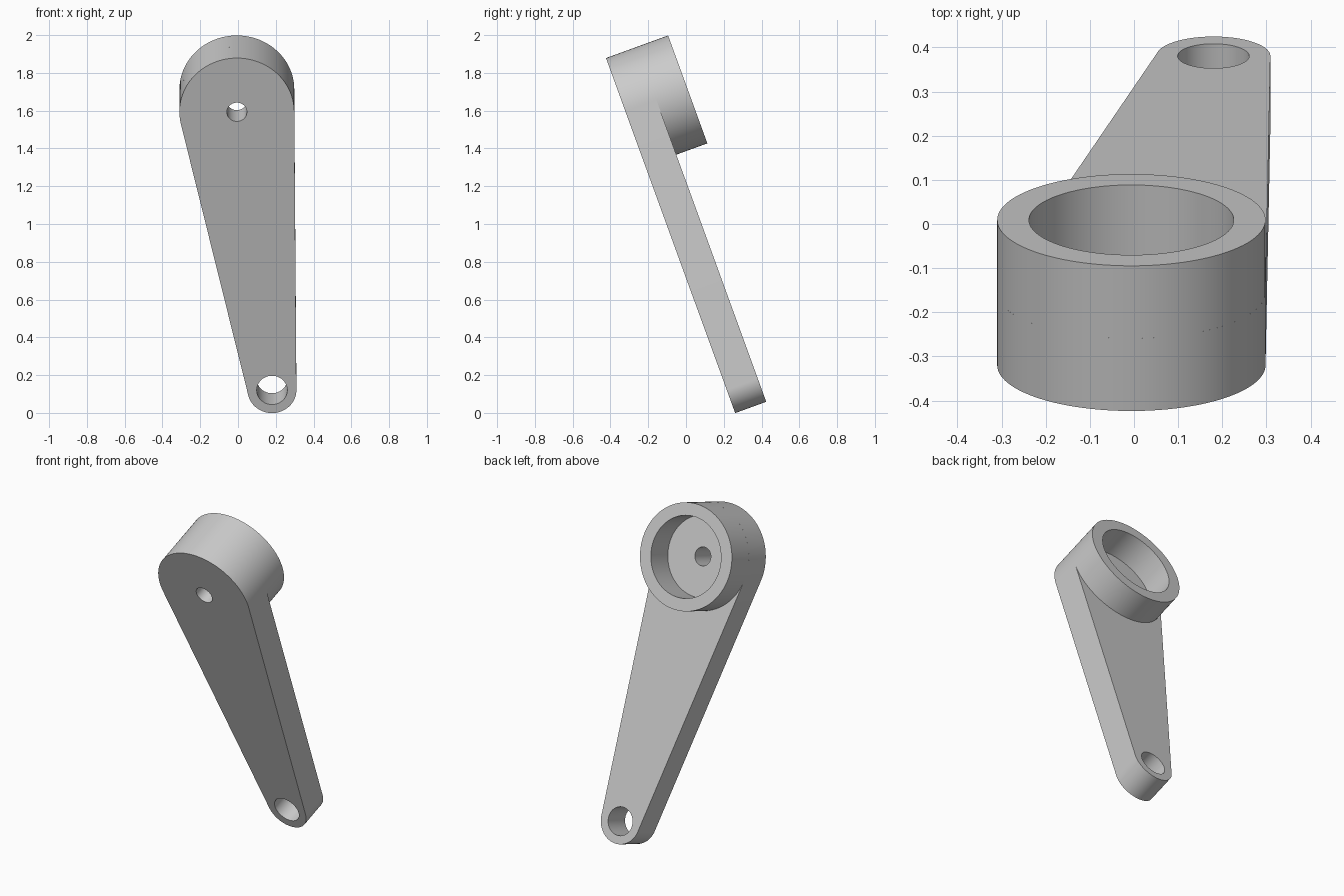
import bpy, bmesh, math
from mathutils import Vector

cube = bpy.data.objects.get("Cube")
if cube:
    bpy.data.objects.remove(cube, do_unlink=True)

TILT = math.radians(20)
FOOT = (0, 0.26, 0)
HUB, HUB_R = Vector((-0.006, 1.695)), 0.304
EYE, EYE_R = Vector((0.18, 0.128)), 0.129
ARM_T, HUB_T = 0.175, 0.35

grey = bpy.data.materials.new("plain grey")
grey.use_nodes = True
grey.diffuse_color = (0.6, 0.6, 0.6, 1)
grey.node_tree.nodes["Principled BSDF"].inputs["Base Color"].default_value = grey.diffuse_color


def arc(center, radius, start, end, steps):
    """Points from start angle to end angle, both included."""
    angles = [start + (end - start) * i / steps for i in range(steps + 1)]
    return [center + radius * Vector((math.cos(a), math.sin(a))) for a in angles]


def circle(center, radius, steps=96):
    return arc(center, radius, 0, math.tau, steps)[:-1]


def solid(name, loops, near, far):
    """Fill an outline with holes and extrude it through the thickness."""
    bm = bmesh.new()
    edges = []
    for loop in loops:
        verts = [bm.verts.new((p.x, near, p.y)) for p in loop]
        edges += [bm.edges.new((v, verts[i - 1])) for i, v in enumerate(verts)]
    bmesh.ops.triangle_fill(bm, edges=edges, use_beauty=True)
    out = bmesh.ops.extrude_face_region(bm, geom=bm.faces[:])
    moved = [g for g in out["geom"] if isinstance(g, bmesh.types.BMVert)]
    bmesh.ops.translate(bm, verts=moved, vec=(0, far - near, 0))
    bmesh.ops.recalc_face_normals(bm, faces=bm.faces[:])
    mesh = bpy.data.meshes.new(name)
    bm.to_mesh(mesh)
    bm.free()
    mesh.materials.append(grey)
    obj = bpy.data.objects.new(name, mesh)
    bpy.context.collection.objects.link(obj)
    obj.rotation_euler.x = TILT
    obj.location = FOOT
    bpy.ops.object.select_all(action='DESELECT')
    obj.select_set(True)
    bpy.context.view_layer.objects.active = obj
    bpy.ops.object.shade_smooth_by_angle(angle=math.radians(30))
    return obj


# Tapered arm: two round ends joined by their outer tangents
axis = EYE - HUB
heading = math.atan2(axis.y, axis.x)
spread = math.acos((HUB_R - EYE_R) / axis.length)
outline = arc(HUB, HUB_R, heading + spread, heading - spread + math.tau, 64)
outline += arc(EYE, EYE_R, heading - spread, heading + spread, 48)
solid("arm", [outline, circle(HUB, 0.053, 48), circle(EYE, 0.081, 48)], 0, ARM_T)

# Hub wall standing on the back of the arm, its bore ending at the arm
solid("hub_ring", [circle(HUB, HUB_R), circle(HUB, 0.232)], ARM_T, HUB_T)
